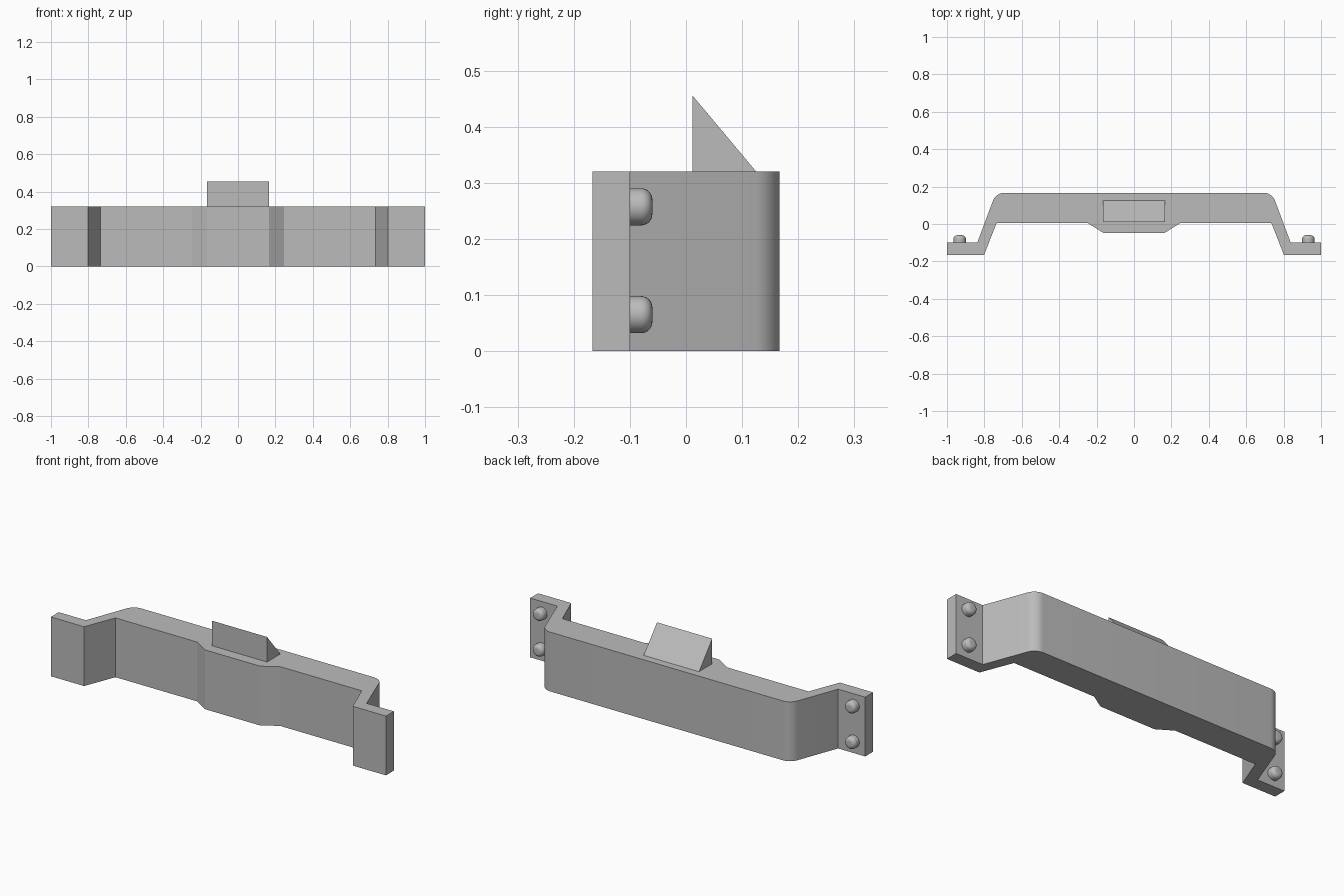
import bpy, bmesh, math
from mathutils import Vector, Matrix

cube = bpy.data.objects.get("Cube")
if cube:
    bpy.data.objects.remove(cube, do_unlink=True)

grey = bpy.data.materials.new("plain grey")
grey.use_nodes = True
COLOUR = (0.5, 0.5, 0.5, 1)
grey.diffuse_color = COLOUR
grey.node_tree.nodes["Principled BSDF"].inputs["Base Color"].default_value = COLOUR

HEIGHT = 0.32


def finish(name, bm, smooth_angle=None):
    bmesh.ops.recalc_face_normals(bm, faces=bm.faces)
    mesh = bpy.data.meshes.new(name)
    bm.to_mesh(mesh)
    bm.free()
    mesh.materials.append(grey)
    obj = bpy.data.objects.new(name, mesh)
    bpy.context.collection.objects.link(obj)
    if smooth_angle:
        bpy.ops.object.select_all(action="DESELECT")
        obj.select_set(True)
        bpy.context.view_layer.objects.active = obj
        bpy.ops.object.shade_smooth_by_angle(angle=math.radians(smooth_angle))
    return obj


def prism(name, points, offset, smooth_angle=None):
    """Extrude a flat outline along an offset."""
    bm = bmesh.new()
    face = bm.faces.new([bm.verts.new(p) for p in points])
    side = bmesh.ops.extrude_face_region(bm, geom=[face], use_keep_orig=True)
    moved = [v for v in side["geom"] if isinstance(v, bmesh.types.BMVert)]
    bmesh.ops.translate(bm, verts=moved, vec=offset)
    return finish(name, bm, smooth_angle)


def fillet(before, corner, after, length, steps=10):
    """Circular rounding of a corner, given the tangent length."""
    a, c, b = (Vector(p) for p in (before, corner, after))
    u, v = (a - c).normalized(), (b - c).normalized()
    half = u.angle(v) / 2
    radius = length * math.tan(half)
    centre = c + (u + v).normalized() * length / math.cos(half)
    start, end = c + u * length - centre, c + v * length - centre
    turn = start.angle(end)
    return [centre + (start * math.sin((1 - t) * turn) + end * math.sin(t * turn)) / math.sin(turn)
            for t in (i / steps for i in range(steps + 1))]


# Handle bar: mirrored plan outline with rounded rear corners
half = [(0.165, -0.047), (0.247, 0.005), (0.735, 0.005), (0.802, -0.167),
        (1, -0.167), (1, -0.1), (0.838, -0.1)]
half += [tuple(p) for p in fillet((0.838, -0.1), (0.738, 0.167), (0, 0.167), 0.045)]
outline = half + [(-x, y) for x, y in reversed(half)]
prism("handle_bar", [(x, y, 0) for x, y in outline], (0, 0, HEIGHT), 20)

# Wedge catch on top
prism("wedge_catch",
      [(-0.165, 0.012, HEIGHT), (-0.165, 0.125, HEIGHT), (-0.165, 0.012, 0.455)],
      (0.33, 0, 0))


# Rounded mounting studs behind each flange
def stud(name, x, z):
    radius, length, rounding = 0.033, 0.04, 0.02
    arc = [i * math.pi / 16 for i in range(9)]
    profile = [(radius, 0)]
    profile += [(radius - rounding + rounding * math.cos(a),
                 length - rounding + rounding * math.sin(a)) for a in arc]
    profile.append((0, length))
    bm = bmesh.new()
    verts = [bm.verts.new((r, h, 0)) for r, h in profile]
    edges = [bm.edges.new(pair) for pair in zip(verts, verts[1:])]
    bmesh.ops.spin(bm, geom=verts + edges, cent=(0, 0, 0), axis=(0, 1, 0),
                   angle=math.tau, steps=32, use_duplicate=False)
    bmesh.ops.remove_doubles(bm, verts=bm.verts, dist=0.0001)
    bmesh.ops.holes_fill(bm, edges=[e for e in bm.edges if e.is_boundary])
    bm.transform(Matrix.Translation((x, -0.1, z)))
    finish(name, bm, 40)


for side, x in (("left", 0.932), ("right", -0.932)):
    for level, z in (("lower", 0.065), ("upper", 0.257)):
        stud(f"{side}_{level}_stud", x, z)
